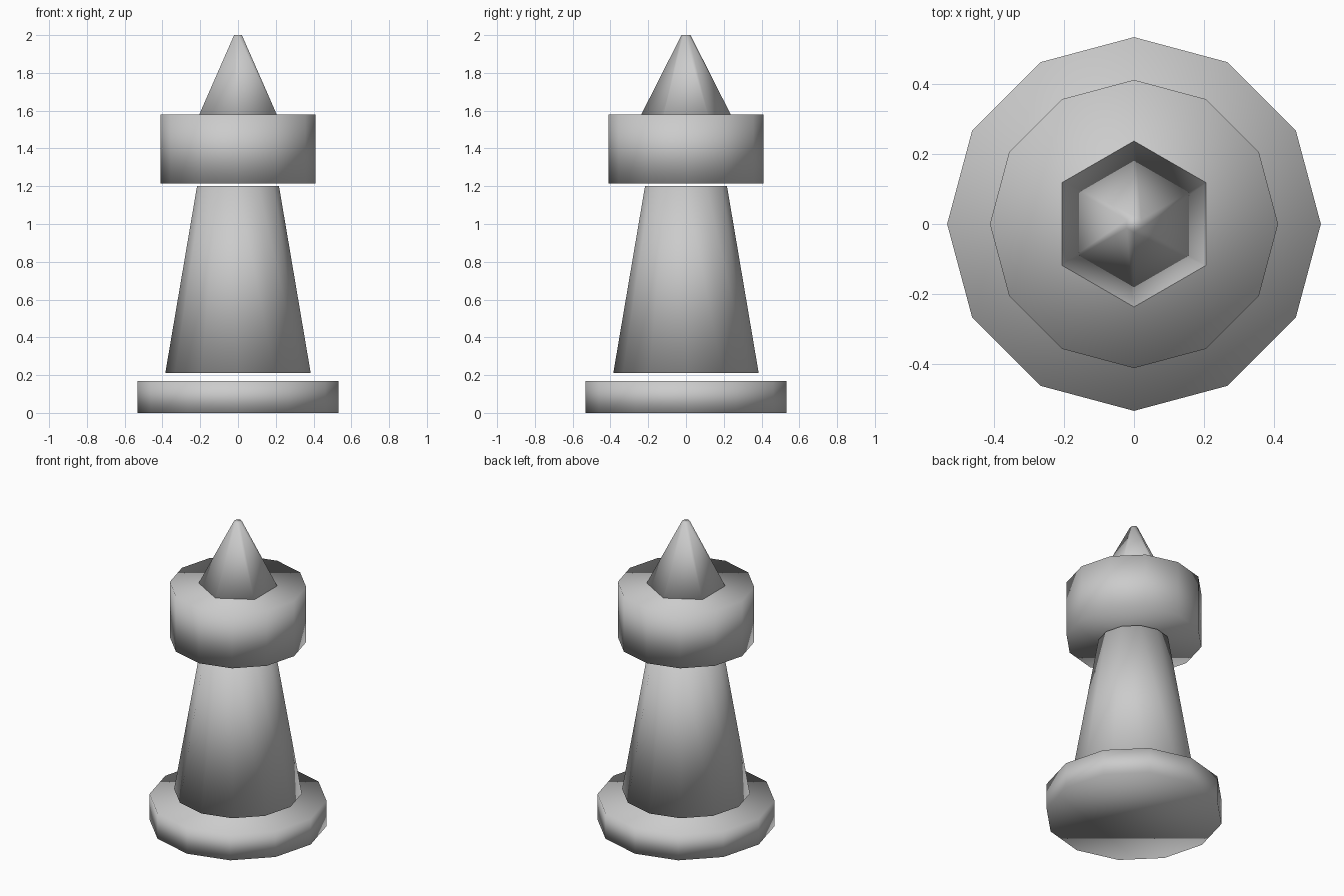
import bpy
import math

if "Cube" in bpy.data.objects:
    bpy.data.objects.remove(bpy.data.objects["Cube"])


def frustum(name, sides, r_bottom, r_top, z0, z1, turn=0.0):
    """Closed, fully smooth-shaded tapered prism between two heights."""
    bpy.ops.mesh.primitive_cone_add(
        vertices=sides, radius1=r_bottom, radius2=r_top, depth=z1 - z0,
        end_fill_type='NGON', location=(0, 0, (z0 + z1) / 2),
        rotation=(0, 0, turn))
    obj = bpy.context.object
    obj.name = name
    bpy.ops.object.shade_smooth()
    return obj


# Wide foot disc
frustum("base", 12, 0.533, 0.533, 0.0, 0.17)

# Tapered shaft, floating slightly above the foot
frustum("shaft", 12, 0.385, 0.217, 0.21, 1.20)

# Broad drum above the shaft
frustum("drum", 12, 0.411, 0.411, 1.215, 1.58)

# Six-sided spire, sunk a little into the drum, corners on the y axis
# (the cone primitive puts its first corner on +y)
frustum("spire", 6, 0.267, 0.024, 1.52, 2.0)
